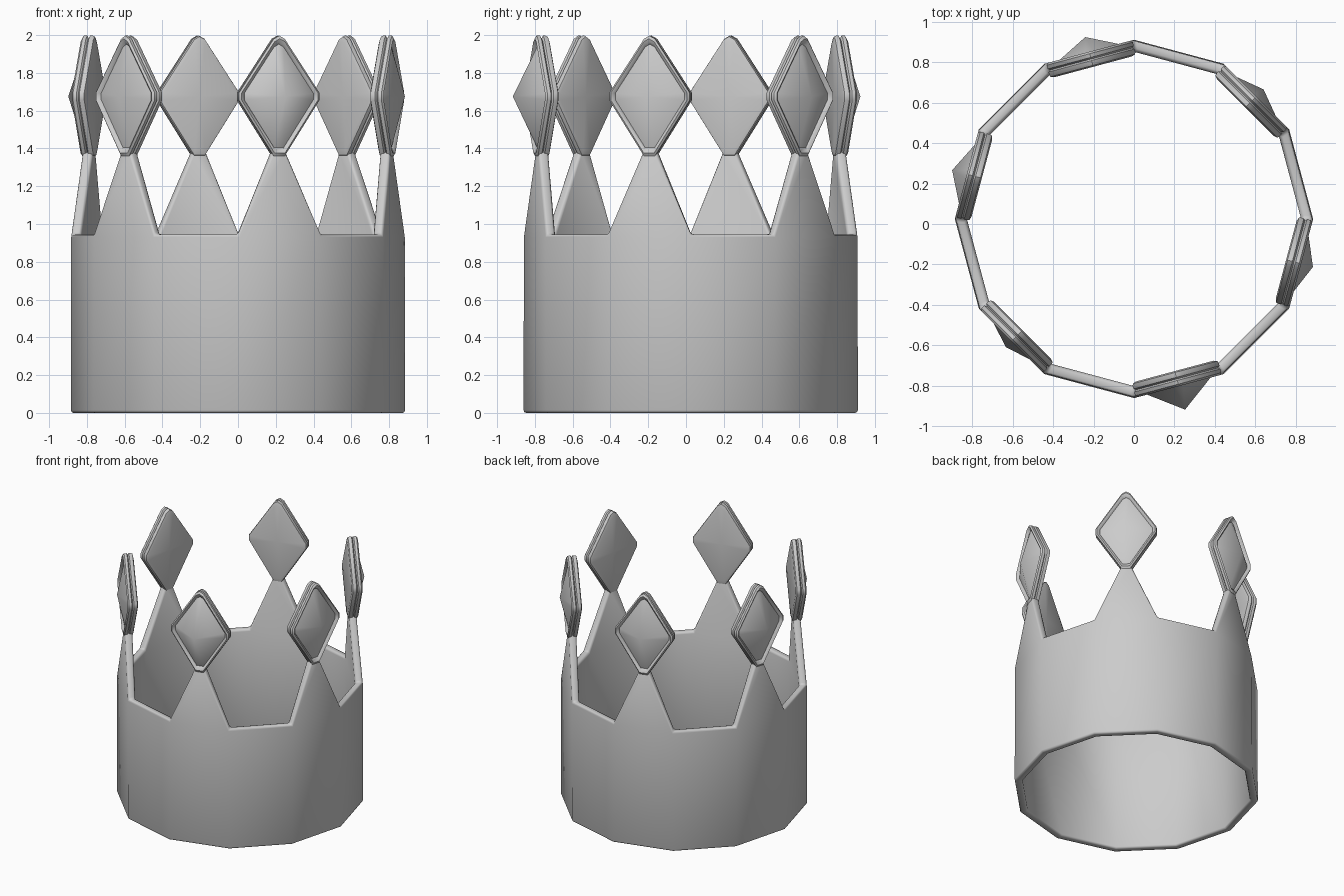
import bpy, bmesh
from math import radians, cos, sin
from mathutils import Vector

if "Cube" in bpy.data.objects:
    bpy.data.objects.remove(bpy.data.objects["Cube"])

CY = 0.025            # centre of the twelve-sided band
R = 0.885             # outer corner radius
APO = R * cos(radians(15))


def on_facet(angle, u, r, z):
    """Point at sideways offset u and distance r in a facet's own frame."""
    c, s = cos(radians(angle)), sin(radians(angle))
    return Vector((r * c - u * s, CY + r * s + u * c, z))


def finish(bm, name, angle):
    bmesh.ops.recalc_face_normals(bm, faces=bm.faces)
    me = bpy.data.meshes.new(name)
    bm.to_mesh(me)
    bm.free()
    ob = bpy.data.objects.new(name, me)
    bpy.context.collection.objects.link(ob)
    bpy.ops.object.select_all(action='DESELECT')
    ob.select_set(True)
    bpy.context.view_layer.objects.active = ob
    bpy.ops.object.shade_smooth_by_angle(angle=radians(angle))
    return ob


# Band with a tapered spike on every other facet
bm = bmesh.new()
low, high = [], []
for i in range(12):
    a = radians(-90 + 30 * i)
    x, y = R * cos(a), CY + R * sin(a)
    low.append(bm.verts.new((x, y, 0)))
    high.append(bm.verts.new((x, y, 0.945)))
for i in range(12):
    j = (i + 1) % 12
    bm.faces.new((low[i], low[j], high[j], high[i]))
    if i % 2 == 0:
        mid = -75 + 30 * i
        tip = [bm.verts.new(on_facet(mid, u, APO - 0.012, 1.385)) for u in (0.035, -0.035)]
        bm.faces.new((high[i], high[j], *tip))
band = finish(bm, "crown_band", 50)
sol = band.modifiers.new("thickness", 'SOLIDIFY')
sol.thickness = 0.055
sol.offset = -1
sol.use_even_offset = True
bev = band.modifiers.new("soft_rim", 'BEVEL')
bev.width = 0.014
bev.segments = 2
bev.limit_method = 'ANGLE'
bev.angle_limit = radians(60)

# Diamond finials: framed, grooved edge with a raised point outside
MID_Z = 1.675
outline = [(0.22, 0.02), (0.03, 0.305), (0, 0.322), (-0.03, 0.305),
           (-0.22, 0.02), (-0.22, -0.02), (-0.03, -0.315), (0.03, -0.315), (0.22, -0.02)]
rings = [(0.9, 0.778), (0.985, 0.785), (1.0, 0.797), (1.0, 0.81), (0.955, 0.818),
         (1.0, 0.826), (1.0, 0.845), (0.95, 0.855), (0.9, 0.848), (0.86, 0.835)]


def diamond(angle, peak):
    bm = bmesh.new()
    loops = [[bm.verts.new(on_facet(angle, u * s, r, MID_Z + h * s)) for u, h in outline]
             for s, r in rings]
    n = len(outline)
    for a, b in zip(loops, loops[1:]):
        for k in range(n):
            bm.faces.new((a[k], a[(k + 1) % n], b[(k + 1) % n], b[k]))
    for loop, r in ((loops[0], 0.785), (loops[-1], peak)):
        apex = bm.verts.new(on_facet(angle, 0, r, MID_Z))
        for k in range(n):
            bm.faces.new((loop[k], loop[(k + 1) % n], apex))
    finish(bm, "diamond_finial", 40)


for k, peak in enumerate((0.975, 0.915, 0.905, 0.93, 0.93, 0.895)):
    diamond(-75 + 60 * k, peak)
